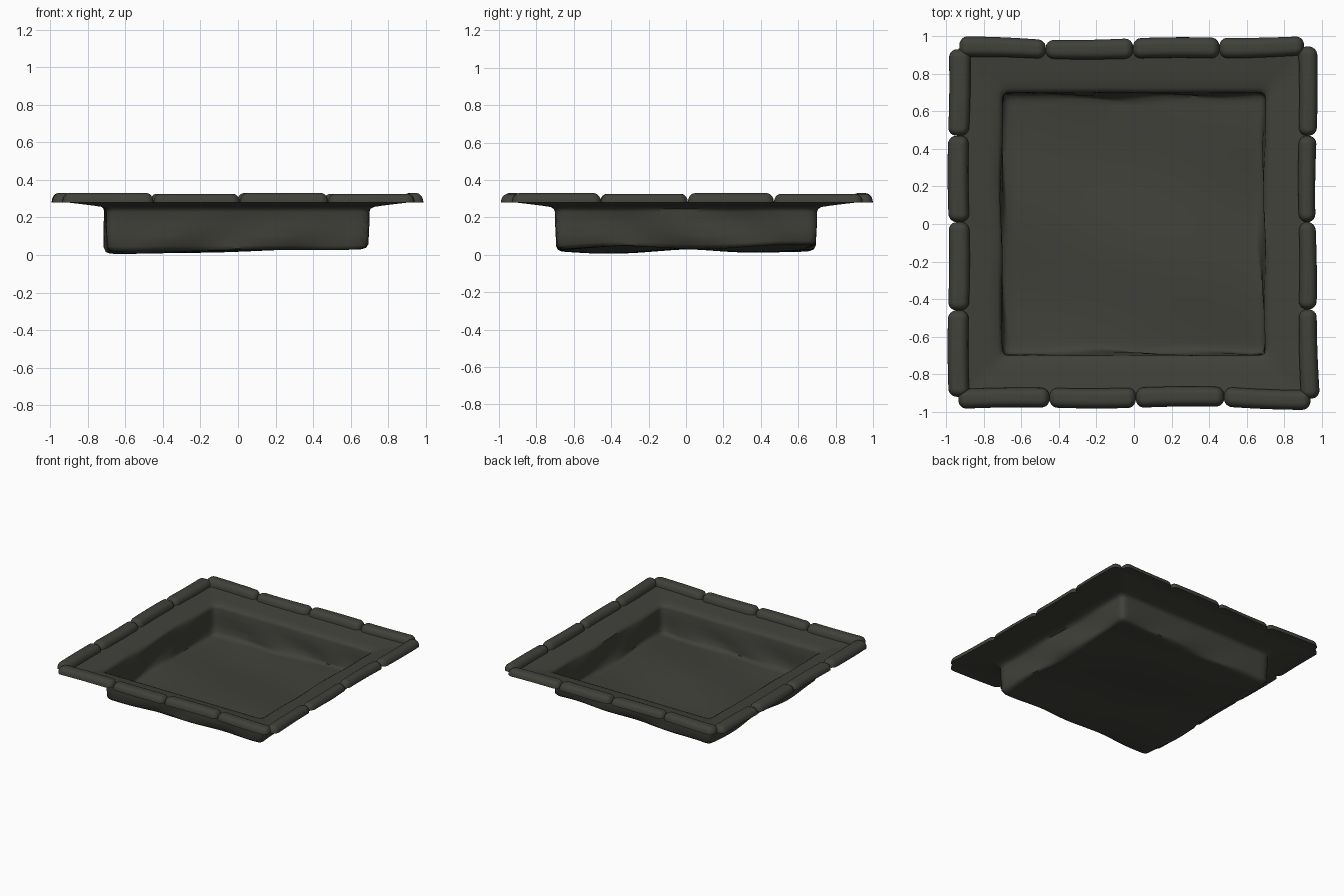
import bpy, bmesh, math
from mathutils import Vector

cube = bpy.data.objects.get("Cube")
if cube:
    bpy.data.objects.remove(cube, do_unlink=True)

stone_mat = bpy.data.materials.new("dark_grey_stone")
stone_mat.use_nodes = True
colour = (0.052, 0.053, 0.043, 1)
stone_mat.diffuse_color = colour
bsdf = stone_mat.node_tree.nodes["Principled BSDF"]
bsdf.inputs["Base Color"].default_value = colour
bsdf.inputs["Roughness"].default_value = 0.9


def finish(bm, name, angle):
    """Turn a bmesh into a smooth-shaded object."""
    mesh = bpy.data.meshes.new(name)
    bm.to_mesh(mesh)
    bm.free()
    mesh.materials.append(stone_mat)
    obj = bpy.data.objects.new(name, mesh)
    bpy.context.collection.objects.link(obj)
    bpy.ops.object.select_all(action='DESELECT')
    obj.select_set(True)
    bpy.context.view_layer.objects.active = obj
    bpy.ops.object.shade_smooth_by_angle(angle=math.radians(angle))


# Basin: concentric square rings, from the floor up the wall and out to the rim
RIM = [(0.665, 0.0), (0.685, 0.008), (0.695, 0.028), (0.697, 0.09), (0.70, 0.15),
       (0.70, 0.225), (0.706, 0.245), (0.725, 0.256), (0.77, 0.263), (0.86, 0.274), (0.935, 0.283)]
FLOOR = 20
N = FLOOR + len(RIM) - 1


def floor_height(x, y):
    tilt = 0.030 + 0.016 * x
    waves = 0.010 * math.cos(7 * y + 2.2 * x + 1.0) + 0.005 * math.sin(5 * x - 2 * y)
    return tilt + waves


def basin_point(i, j):
    k = max(abs(i), abs(j))
    if k <= FLOOR:
        size, z = RIM[0][0] * k / FLOOR, 0
    else:
        size, z = RIM[k - FLOOR]
    x, y = (i / k * size, j / k * size) if k else (0, 0)
    wall = k >= FLOOR and z < 0.25
    if wall:
        # wavy walls with slightly rounded corners
        if abs(i) == k and abs(j) == k:
            x, y = x * 0.988, y * 0.988
        depth = 1 - z / 0.25
        if abs(i) == k:
            x -= 0.012 * (1 + math.sin(9 * y + i)) * (1 - (y / 0.7) ** 2) * (0.5 + depth / 2)
        if abs(j) == k:
            y -= math.copysign(0.012, j) * (1 + math.sin(10 * x + j)) * (1 - (x / 0.7) ** 2) * depth
    blend = max(0, 1 - z / 0.25) if k < N else 0
    return Vector((x, y, z + floor_height(x, y) * blend))


bm = bmesh.new()
grid = [[bm.verts.new(basin_point(i, j)) for j in range(-N, N + 1)] for i in range(-N, N + 1)]
for a in range(2 * N):
    for b in range(2 * N):
        bm.faces.new((grid[a][b], grid[a + 1][b], grid[a + 1][b + 1], grid[a][b + 1]))
finish(bm, "basin", 60)


# Rim stones: rounded slabs with a flat underside
def rounded_outline(length, width, radius, steps=6, side=6):
    hx, hy = length / 2 - radius, width / 2 - radius
    pts = []
    for q, (sx, sy) in enumerate([(1, 1), (-1, 1), (-1, -1), (1, -1)]):
        for s in range(steps + 1):
            a = math.pi / 2 * (q + s / steps)
            pts.append((sx * hx + radius * math.cos(a), sy * hy + radius * math.sin(a)))
        if sx * sy > 0:
            x, y = pts[-1]
            pts += [(x - 2 * sx * hx * t / side, y) for t in range(1, side)]
    return pts


def rim_stone(name, start, end, width0, width1, bend, height):
    start, end = Vector(start), Vector(end)
    mid, along = (start + end) / 2, (end - start).normalized()
    across = Vector((-along.y, along.x))
    length = (end - start).length
    mean = (width0 + width1) / 2
    bm = bmesh.new()
    rings = []
    for step in range(7):
        a = math.pi / 2 * step / 6
        inset = 0.038 * (1 - math.cos(a))
        ring = []
        for x, y in rounded_outline(length - 2 * inset, mean - 2 * inset, 0.044 - inset):
            t = x / length + 0.5
            y = y * (width0 + (width1 - width0) * t) / mean + bend * math.sin(math.pi * t)
            p = mid + along * x + across * y
            ring.append(bm.verts.new((p.x, p.y, 0.28 + height * math.sin(a))))
        rings.append(ring)
    for low, high in zip(rings, rings[1:]):
        for n in range(len(low)):
            m = (n + 1) % len(low)
            bm.faces.new((low[n], low[m], high[m], high[n]))
    bm.faces.new(rings[-1])
    bm.faces.new(list(reversed(rings[0])))
    finish(bm, name, 50)


# Each row: cuts along the side, line across at each cut, widths at each cut
ROWS = {
    "back": ([-0.93, -0.47, -0.005, 0.455, 0.905], [0.945, 0.93, 0.935, 0.937, 0.95],
             [0.11, 0.10, 0.108, 0.11, 0.10]),
    "front": ([-0.935, -0.45, 0.01, 0.48, 0.94], [-0.932, -0.925, -0.925, -0.92, -0.938],
              [0.105, 0.105, 0.108, 0.105, 0.105]),
    "right": ([-0.92, -0.46, 0.01, 0.47, 0.93], [-0.932, -0.935, -0.932, -0.935, -0.928],
              [0.11, 0.11, 0.11, 0.11, 0.115]),
    "left": ([-0.93, -0.455, 0.01, 0.47, 0.945], [0.94, 0.925, 0.922, 0.925, 0.925],
             [0.10, 0.095, 0.088, 0.095, 0.10]),
}
for side, (cuts, line, widths) in ROWS.items():
    for n in range(4):
        ends = [(cuts[k], line[k]) for k in (n, n + 1)]
        if side in ("left", "right"):
            ends = [(y, x) for x, y in ends]
        rim_stone(f"{side}_rim_stone_{n + 1}", *ends, widths[n], widths[n + 1],
                  0.004 * (-1) ** n, 0.05 - 0.004 * (n % 2))
